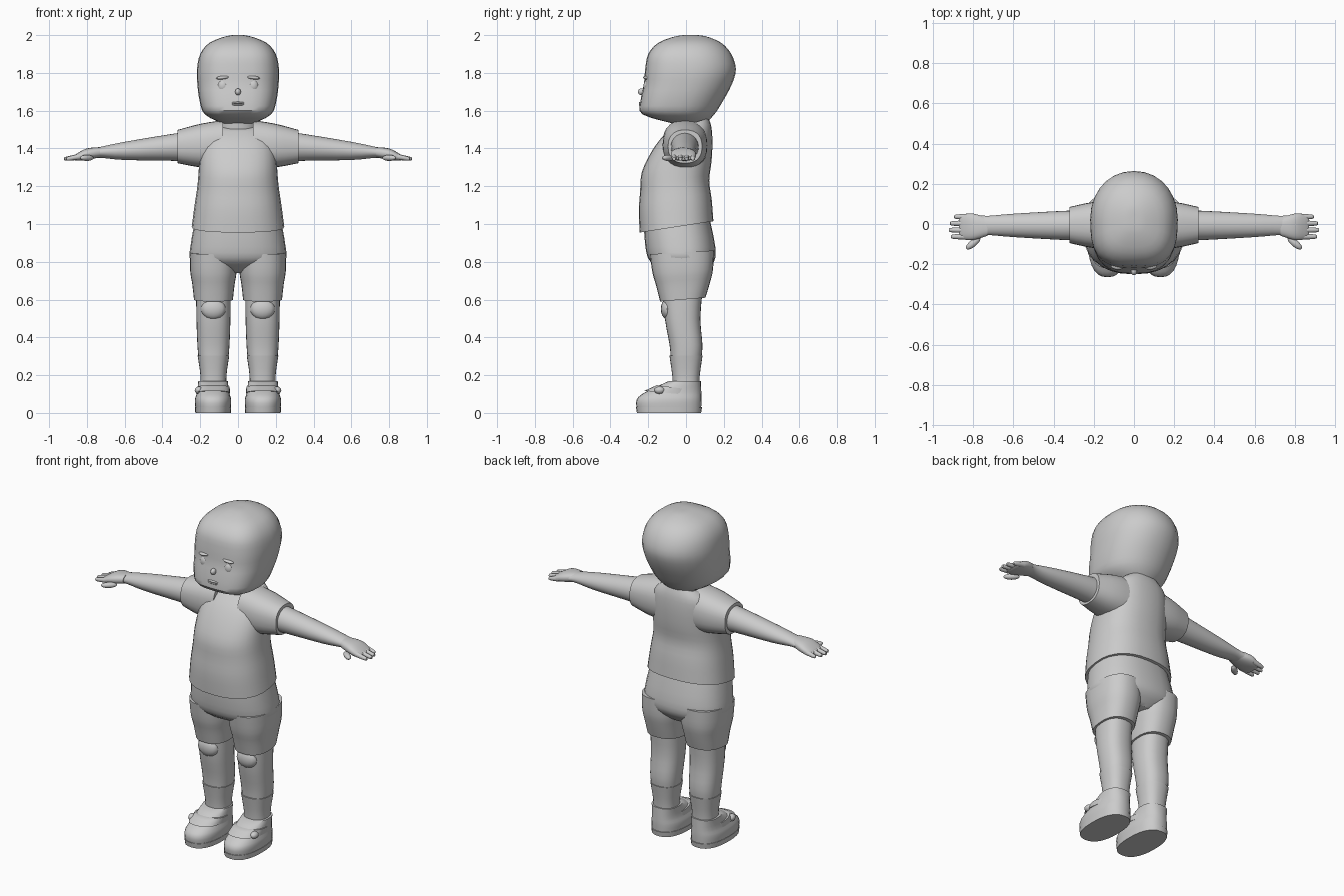
import bpy, bmesh
from math import cos, sin, pi, radians, copysign
from mathutils import Matrix

cube = bpy.data.objects.get("Cube")
if cube:
    bpy.data.objects.remove(cube)

grey = bpy.data.materials.new("plain grey")
grey.use_nodes = True
colour = (0.6, 0.6, 0.6, 1)
grey.diffuse_color = colour
grey.node_tree.nodes["Principled BSDF"].inputs["Base Color"].default_value = colour


def finish(name, bm, mirror):
    """Turn a bmesh into a smooth, optionally mirrored object."""
    bmesh.ops.recalc_face_normals(bm, faces=bm.faces)
    mesh = bpy.data.meshes.new(name)
    bm.to_mesh(mesh)
    bm.free()
    mesh.materials.append(grey)
    obj = bpy.data.objects.new(name, mesh)
    bpy.context.collection.objects.link(obj)
    bpy.ops.object.select_all(action="DESELECT")
    obj.select_set(True)
    bpy.context.view_layer.objects.active = obj
    bpy.ops.object.shade_smooth_by_angle(angle=radians(40))
    if mirror:
        obj.modifiers.new("Mirror", "MIRROR").use_axis[0] = True


def spline(rings, steps):
    """Catmull-Rom rows through the given rings."""
    rows = []
    for i in range(len(rings) - 1):
        before, start = rings[max(i - 1, 0)], rings[i]
        end, after = rings[i + 1], rings[min(i + 2, len(rings) - 1)]
        for k in range(steps):
            t = k / steps
            rows.append([b + t * ((c - a) + t * ((2 * a - 5 * b + 4 * c - d)
                         + t * (3 * b - a - 3 * c + d))) / 2
                         for a, b, c, d in zip(before, start, end, after)])
    return rows + [rings[-1]]


def loft(name, rings, axis="z", offset=0, front=2.4, back=2.4, tilt=0,
         mirror=False, steps=3, sides=28):
    """Skin rings (position along axis, half width, centre, half depth)."""
    bm = bmesh.new()
    loops = []
    for position, width, centre, depth in spline(rings, steps):
        loop = []
        for i in range(sides):
            c, s = cos(2 * pi * i / sides), sin(2 * pi * i / sides)
            power = 2 / (back if s > 0 else front)
            u, v = copysign(abs(c) ** power, c), copysign(abs(s) ** power, s)
            a, b, t = offset + u * width, centre + v * depth, position + tilt * v
            loop.append(bm.verts.new((a, b, t) if axis == "z" else (t, a, b)))
        loops.append(loop)
    for low, high in zip(loops, loops[1:]):
        for i in range(sides):
            j = (i + 1) % sides
            bm.faces.new((low[i], low[j], high[j], high[i]))
    bm.faces.new(loops[0])
    bm.faces.new(loops[-1])
    finish(name, bm, mirror)


def blob(name, centre, size, mirror=True, turn=0, about="Y"):
    """Squashed sphere for small features."""
    bm = bmesh.new()
    rotation = Matrix.Rotation(radians(turn), 4, about)
    matrix = Matrix.Translation(centre) @ rotation @ Matrix.Diagonal((*size, 1))
    bmesh.ops.create_uvsphere(bm, u_segments=16, v_segments=10, radius=1, matrix=matrix)
    finish(name, bm, mirror)


# Head: squarer face, rounder back
loft("head", [
    (1.53, .08, .02, .08), (1.58, .175, -.04, .19), (1.65, .203, -.023, .218),
    (1.74, .215, .01, .233), (1.82, .217, .024, .24), (1.9, .2, .02, .22),
    (1.96, .15, .02, .165), (1.995, .06, .025, .075), (2, .01, .025, .01)],
    front=2.9, back=2.1)

# Face
blob("eye", (.08, -.2, 1.73), (.03, .025, .036))
blob("eyebrow", (.08, -.207, 1.775), (.036, .02, .01), turn=6)
blob("nose", (0, -.235, 1.7), (.015, .02, .018), mirror=False)
for lip, height in (("upper_lip", 1.641), ("lower_lip", 1.632)):
    blob(lip, (0, -.236, height), (.036, .014, .007), mirror=False)

# Neck and shirt with slanted hem and collar
loft("neck", [(1.45, .11, .02, .09), (1.57, .1, .02, .1)], front=2, back=2)
loft("shirt", [
    (.985, .245, -.05, .195), (1.1, .23, -.057, .193), (1.2, .215, -.06, .183),
    (1.3, .207, -.05, .185), (1.4, .2, -.025, .165), (1.48, .18, 0, .135),
    (1.53, .12, .02, .1)], tilt=.03)
loft("sleeve", [(.08, .12, 1.42, .13), (.2, .115, 1.415, .115), (.32, .09, 1.41, .088)],
     axis="x", offset=-.005, mirror=True)

# Arms and hands
loft("arm", [
    (.25, .075, 1.41, .08), (.36, .072, 1.405, .07), (.6, .058, 1.387, .048),
    (.72, .048, 1.38, .03), (.76, .05, 1.375, .026)],
    axis="x", offset=-.007, front=2, back=2, mirror=True)
loft("palm", [
    (.73, .045, 1.38, .027), (.8, .066, 1.37, .03), (.85, .062, 1.355, .02),
    (.87, .05, 1.35, .01)], axis="x", offset=-.014, mirror=True)
fingers = {"index": .91, "middle": .92, "ring": .915, "little": .895}
for i, (finger, tip) in enumerate(fingers.items()):
    loft(finger + "_finger", [
        (.82, .016, 1.36, .017), (tip - .01, .011, 1.346, .011), (tip, .004, 1.346, .004)],
        axis="x", offset=.033 * i - .063, front=2, back=2, mirror=True, sides=10)
blob("thumb", (.8, -.095, 1.35), (.045, .018, .016), turn=-40, about="Z")

# Shorts
loft("shorts_hips", [
    (.74, .1, 0, .09), (.8, .243, -.02, .168), (.88, .252, -.03, .185),
    (1.03, .225, -.05, .175)])
loft("shorts_leg", [
    (.6, .103, -.017, .12), (.68, .112, -.015, .142), (.75, .123, -.017, .16),
    (.85, .125, -.022, .17)], offset=.13, tilt=.01, mirror=True)

# Legs, kneecaps and socks
loft("leg", [
    (.28, .078, 0, .08), (.36, .085, 0, .087), (.5, .09, -.018, .094),
    (.66, .092, -.018, .107)], offset=.13, mirror=True)
blob("kneecap", (.13, -.1, .55), (.065, .033, .055))
loft("sock", [(.12, .069, 0, .07), (.2, .069, 0, .073), (.305, .084, 0, .088)],
     offset=.13, mirror=True)

# Shoes with flat soles and straps
loft("sole", [(0, .094, -.09, .17), (.03, .096, -.09, .175)], offset=.132, mirror=True)
loft("shoe", [
    (.02, .093, -.09, .17), (.07, .096, -.09, .172), (.11, .085, -.067, .148),
    (.17, .078, -.005, .083)], offset=.132, mirror=True)
loft("shoe_strap", [(.105, .09, -.09, .13), (.135, .088, -.065, .09)],
     offset=.132, tilt=-.012, mirror=True)
blob("strap_button", (.207, -.14, .12), (.022, .028, .02))
